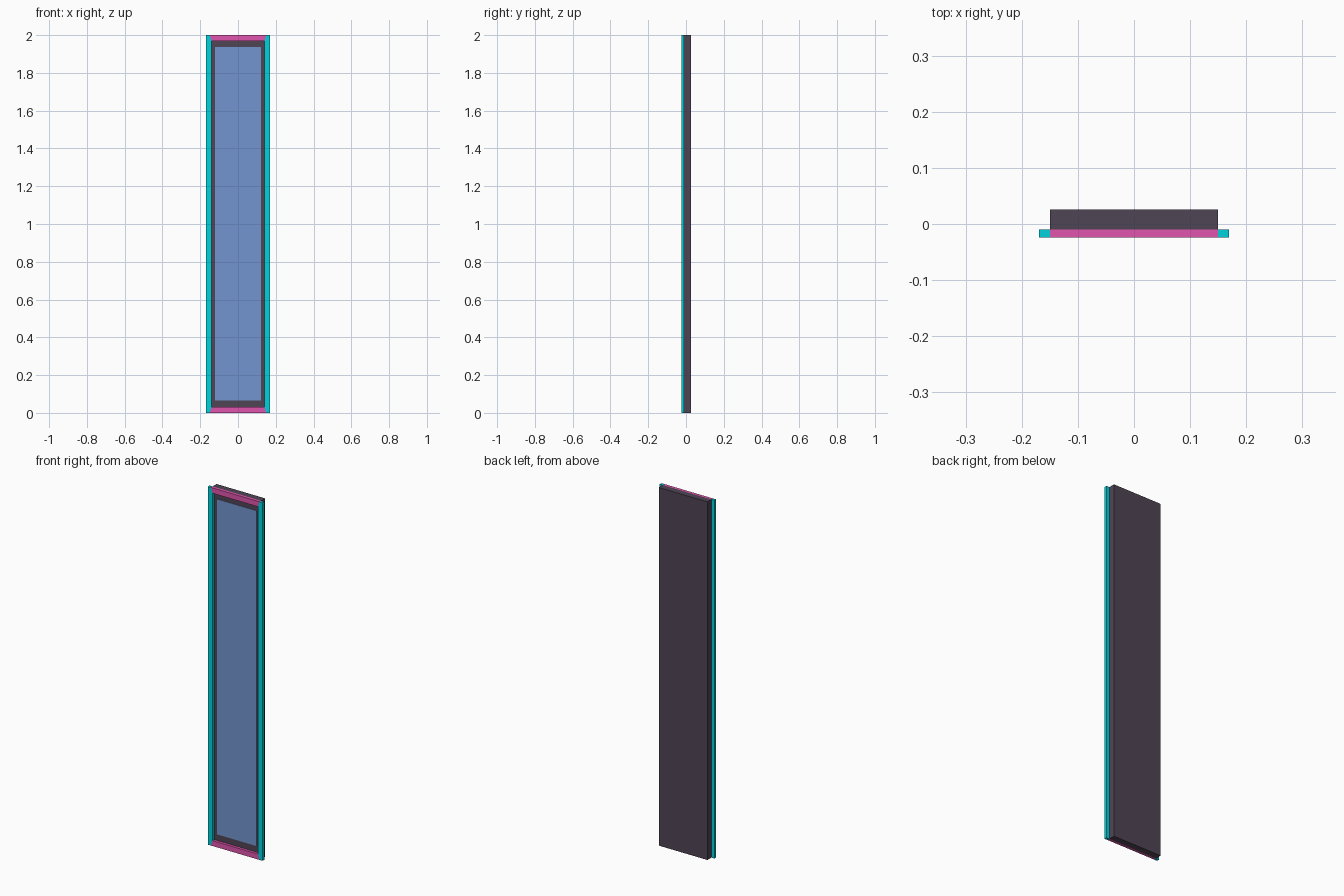
import bpy, bmesh

if "Cube" in bpy.data.objects:
    bpy.data.objects.remove(bpy.data.objects["Cube"])


def material(name, color):
    m = bpy.data.materials.new(name)
    m.diffuse_color = (*color, 1)
    m.use_nodes = True
    m.node_tree.nodes["Principled BSDF"].inputs["Base Color"].default_value = m.diffuse_color
    return m


def prism(name, outline, y0, y1, mat):
    """Extrude an x-z outline from y0 (front) to y1 (back)."""
    bm = bmesh.new()
    face = bm.faces.new([bm.verts.new((x, y0, z)) for x, z in outline])
    ext = bmesh.ops.extrude_face_region(bm, geom=[face])["geom"]
    for v in ext:
        if isinstance(v, bmesh.types.BMVert):
            v.co.y = y1
    bmesh.ops.recalc_face_normals(bm, faces=bm.faces)
    me = bpy.data.meshes.new(name)
    bm.to_mesh(me)
    bm.free()
    ob = bpy.data.objects.new(name, me)
    bpy.context.collection.objects.link(ob)
    me.materials.append(mat)
    return ob


def rect(hw, z0, z1):
    return [(-hw, z0), (hw, z0), (hw, z1), (-hw, z1)]


dark = material("dark", (0.08, 0.06, 0.09))
cyan = material("cyan", (0.0, 0.65, 0.72))
pink = material("pink", (0.75, 0.09, 0.42))
blue = material("blue", (0.17, 0.30, 0.63))

H, FRONT, MID, BACK = 2.0, -0.0245, -0.0095, 0.0255
OUT, EDGE, INN, RAIL = 0.169, 0.15, 0.14, 0.03

# Backing panel and glass
prism("backing_panel", rect(EDGE, 0, H), MID, BACK, dark)
prism("mirror_glass", rect(0.123, 0.065, 1.937), MID - 0.002, MID + 0.001, blue)

# Side stiles with slanted ends meeting the rails
for side, s in (("left", -1), ("right", 1)):
    prism(side + "_stile", [(s * OUT, 0), (s * EDGE, 0), (s * INN, RAIL),
                            (s * INN, H - RAIL), (s * EDGE, H), (s * OUT, H)],
          FRONT, MID, cyan)

# Bottom and top rails
for name, z, zi in (("bottom_rail", 0, RAIL), ("top_rail", H, H - RAIL)):
    prism(name, [(-EDGE, z), (EDGE, z), (INN, zi), (-INN, zi)], FRONT, MID, pink)
